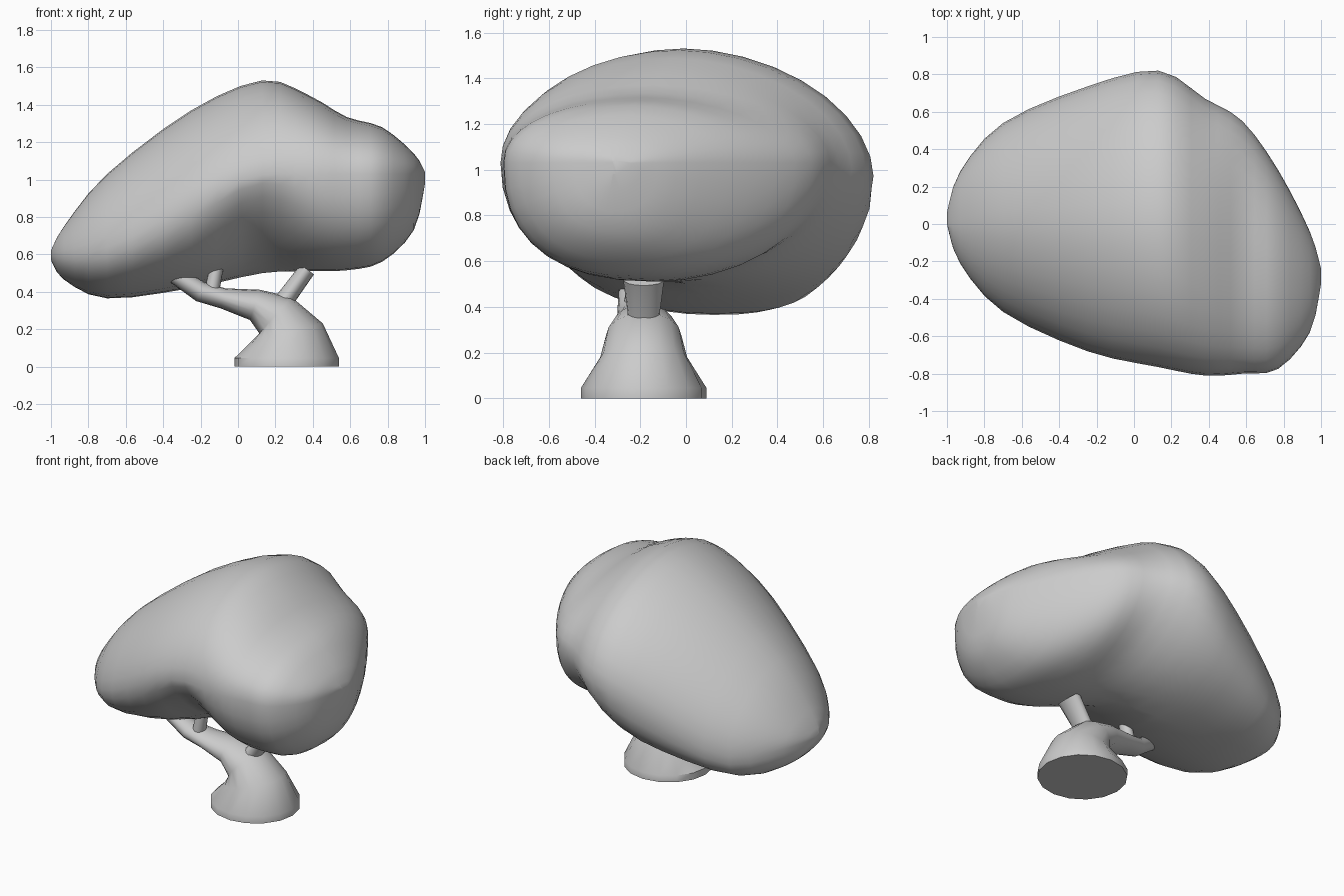
import bpy, bmesh
from math import sin, cos, exp, radians, tau
from mathutils import Vector

if "Cube" in bpy.data.objects:
    bpy.data.objects.remove(bpy.data.objects["Cube"])


def loft(name, rings, angle):
    """Skin closed rings of points into a capped, smooth-shaded object."""
    bm = bmesh.new()
    loops = [[bm.verts.new(p) for p in ring] for ring in rings]
    for a, b in zip(loops, loops[1:]):
        for i in range(len(a)):
            j = (i + 1) % len(a)
            bm.faces.new((a[i], a[j], b[j], b[i]))
    bm.faces.new(loops[0])
    bm.faces.new(loops[-1])
    bmesh.ops.recalc_face_normals(bm, faces=bm.faces)
    mesh = bpy.data.meshes.new(name)
    bm.to_mesh(mesh)
    bm.free()
    ob = bpy.data.objects.new(name, mesh)
    bpy.context.collection.objects.link(ob)
    bpy.ops.object.select_all(action='DESELECT')
    ob.select_set(True)
    bpy.context.view_layer.objects.active = ob
    bpy.ops.object.shade_smooth_by_angle(angle=radians(angle))


def limb(name, path, y=-0.185, lean=0, sides=16):
    """Tube along (x, z, width radius, depth radius) points, square to the path."""
    rings = []
    for i, (x, z, rx, ry) in enumerate(path):
        a, b = path[max(i - 1, 0)], path[min(i + 1, len(path) - 1)]
        axis = Vector((b[1] - a[1], 0, a[0] - b[0])).normalized()
        mid = Vector((x, y - lean * max(-x, 0), z))
        rings.append([mid + axis * rx * cos(k * tau / sides)
                      + Vector((0, ry * sin(k * tau / sides), 0)) for k in range(sides)])
    loft(name, rings, 40)


def ramp(v, lo, hi):
    t = min(max((v - lo) / (hi - lo), 0), 1)
    return t * t * (3 - 2 * t)


def section(s, n=9):
    """Canopy slice: four superellipse quarters; the belly is hollowed mid-way."""
    x, y0, y1, zb, zt = s
    right = ramp(x, -.1, .6)
    ym = min(max(min(.12, .05 - .37 * x), y0), y1)      # lowest point
    yt = min(max(min(-.01, ym), y0), y1)                # highest point
    zf = min(max(.6 + .43 * ramp(x, -.9, .2), zb), zt)  # widest point, front
    zk = min(max(zf - .07 * ramp(x, -1, -.6) * (1 - right), zb), zt)
    front = 2.1 + .3 * right - .75 * exp(-((x - .12) / .25) ** 2)
    back = 2.6 - .3 * right - .75 * exp(-((x - .28) / .25) ** 2)
    pts = []
    for ye, yp, ze, zp, p, flip in (
            (y0, yt, zf, zt, 1.85 + .3 * right, 0), (y1, yt, zk, zt, 1.85, 1),
            (y1, ym, zk, zb, back, 0), (y0, ym, zf, zb, front, 1)):
        for k in range(n):
            a = tau / 4 * (1 - k / n if flip else k / n)
            c, h = max(cos(a), 0) ** (2 / p), max(sin(a), 0) ** (2 / p)
            pts.append((x, yp + (ye - yp) * c, ze + (zp - ze) * h))
    return pts


def smooth(keys, steps=3):
    """Catmull-Rom interpolation between key slices."""
    keys = [Vector(k) for k in keys]
    out = []
    for i in range(len(keys) - 1):
        a, b, c, d = keys[max(i - 1, 0)], keys[i], keys[i + 1], keys[min(i + 2, len(keys) - 1)]
        for k in range(steps):
            t = k / steps
            out.append(b + (c - a) * t / 2 + (a * 2 - b * 5 + c * 4 - d) * t * t / 2
                       + (b * 3 - a - c * 3 + d) * t ** 3 / 2)
    return out + [keys[-1]]


# Canopy: x, front y, back y, bottom z, top z
slices = smooth([
    (-1, .0, .06, .57, .62), (-.93, -.21, .28, .465, .75), (-.7, -.47, .54, .365, 1.03),
    (-.25, -.68, .735, .42, 1.37), (.13, -.765, .82, .5, 1.53), (.38, -.81, .67, .51, 1.45),
    (.58, -.8, .55, .515, 1.335), (.77, -.775, .29, .56, 1.28),
    (.94, -.58, -.04, .73, 1.14), (1, -.32, -.24, .98, 1.04)])
loft("canopy", [section(s) for s in slices], 60)

# Trunk with flared foot, leaning into the long left branch
limb("trunk", [
    (.26, 0, .28, .275), (.26, .045, .28, .275), (.26, .18, .2, .19), (.2, .275, .13, .165),
    (.09, .33, .085, .13), (-.08, .365, .055, .1), (-.2, .4, .055, .08),
    (-.34, .49, .045, .05)], lean=.17)

# Right branch and the small upright twig
limb("right_branch", [(.19, .27, .07, .1), (.26, .37, .05, .07), (.37, .52, .045, .09)])
limb("twig", [(-.14, .4, .04, .05), (-.11, .555, .036, .042)], y=-.22)
